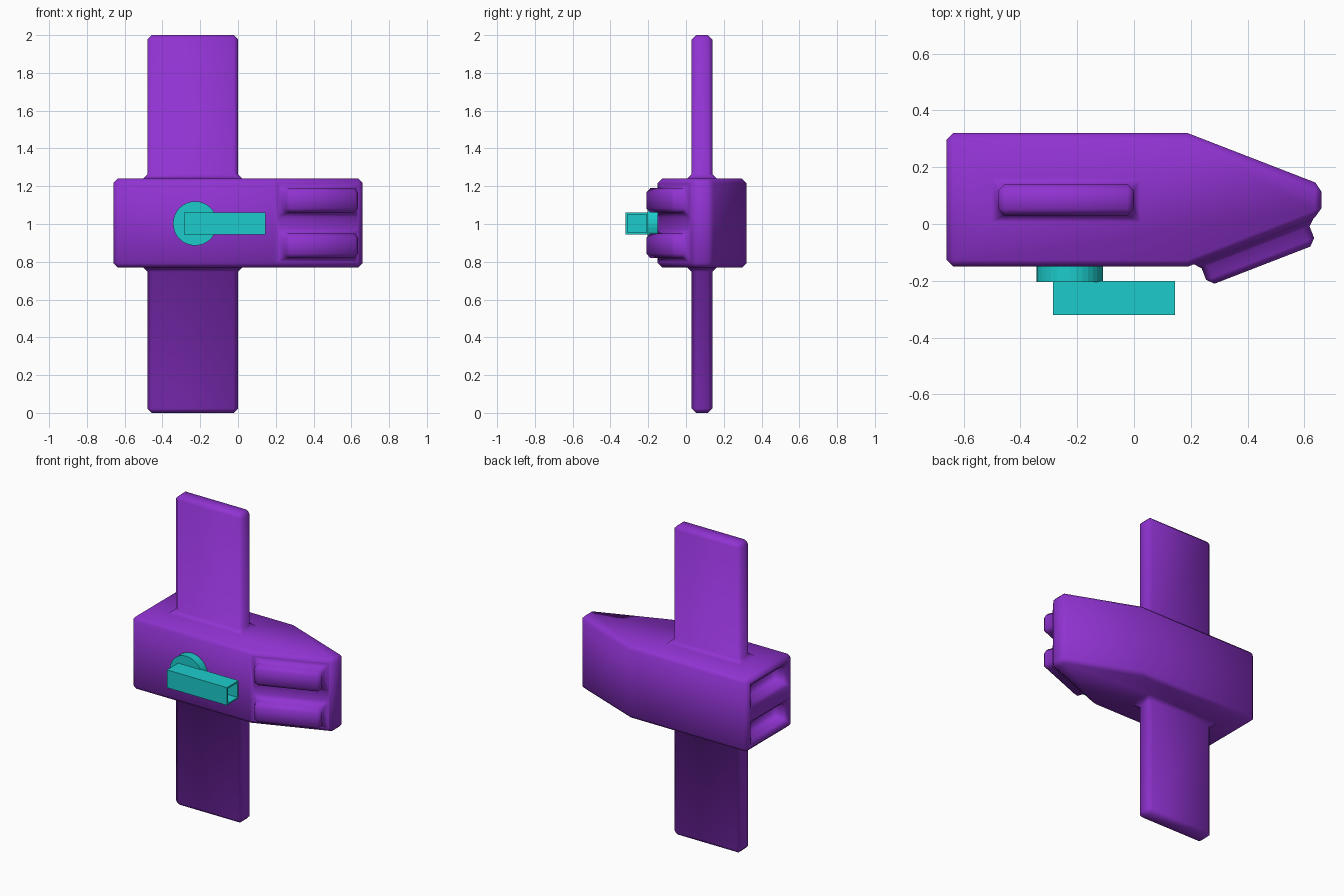
import bpy, bmesh, math
from mathutils import Matrix, Vector

if "Cube" in bpy.data.objects:
    bpy.data.objects.remove(bpy.data.objects["Cube"])


def material(name, color):
    m = bpy.data.materials.new(name)
    m.diffuse_color = color
    m.use_nodes = True
    m.node_tree.nodes["Principled BSDF"].inputs["Base Color"].default_value = m.diffuse_color
    return m


purple = material("purple", (0.28, 0.033, 0.64, 1))
cyan = material("cyan", (0.012, 0.6, 0.6, 1))


def finish(name, bm, mat):
    bmesh.ops.recalc_face_normals(bm, faces=bm.faces)
    me = bpy.data.meshes.new(name)
    bm.to_mesh(me)
    bm.free()
    ob = bpy.data.objects.new(name, me)
    bpy.context.collection.objects.link(ob)
    me.materials.append(mat)
    return ob


def box(name, lo, hi, mat, place=Matrix()):
    bm = bmesh.new()
    bmesh.ops.create_cube(bm, size=1)
    lo, hi = Vector(lo), Vector(hi)
    for v in bm.verts:
        v.co = place @ Vector([(l + h) / 2 + c * (h - l) for l, h, c in zip(lo, hi, v.co)])
    return finish(name, bm, mat)


# Hull: plan outline extruded upward
outline = [(-0.66, -0.15), (0.19, -0.15), (0.66, 0.032),
           (0.66, 0.138), (0.19, 0.32), (-0.66, 0.32)]
bm = bmesh.new()
base = bm.faces.new([bm.verts.new((x, y, 0.77)) for x, y in outline])
ext = bmesh.ops.extrude_face_region(bm, geom=[base])["geom"]
bmesh.ops.translate(bm, vec=(0, 0, 0.47),
                    verts=[e for e in ext if isinstance(e, bmesh.types.BMVert)])
hull = finish("hull", bm, purple)

# Wings, side pods on the slanted face, and rear slots
parts = [(box("wings", (-0.48, 0.03, 0), (0, 0.14, 2), purple), 'UNION')]
slope = 0.182 / 0.47
start = Matrix.Translation((0.23, -0.15 + 0.04 * slope, 0)) @ Matrix.Rotation(math.atan(slope), 4, 'Z')
for z0, z1 in ((0.82, 0.95), (1.06, 1.19)):
    parts.append((box("pod", (0, -0.09, z0), (0.408, 0.05, z1), purple, start), 'UNION'))
    parts.append((box("slot", (-0.8, -0.09, z0 + 0.01), (-0.56, 0.26, z1 - 0.01), purple), 'DIFFERENCE'))

for ob, op in parts:
    mod = hull.modifiers.new(ob.name, 'BOOLEAN')
    mod.object = ob
    mod.operation = op
    mod.solver = 'EXACT'
bev = hull.modifiers.new("bevel", 'BEVEL')
bev.width = 0.023
bev.segments = 1
bev.limit_method = 'ANGLE'
bev.angle_limit = math.radians(30)
bev.use_clamp_overlap = False

# Bake the modifiers, then remove the helpers
deps = bpy.context.evaluated_depsgraph_get()
baked = bpy.data.meshes.new_from_object(hull.evaluated_get(deps))
hull.modifiers.clear()
hull.data = baked
for p in baked.polygons:
    p.use_smooth = True
for ob, _ in parts:
    bpy.data.objects.remove(ob)

# Round pivot on the front
bm = bmesh.new()
bmesh.ops.create_cone(bm, cap_ends=True, segments=32, radius1=0.117, radius2=0.117, depth=0.075,
                      matrix=Matrix.Translation((-0.227, -0.1675, 1.003)) @ Matrix.Rotation(math.pi / 2, 4, 'X'))
finish("pivot", bm, cyan)

# Square barrel with a hollow end
barrel = box("barrel", (-0.285, -0.32, 0.945), (0.145, -0.2, 1.06), cyan)
bm = bmesh.new()
bm.from_mesh(barrel.data)
end = max(bm.faces, key=lambda f: f.calc_center_median().x)
bmesh.ops.inset_individual(bm, faces=[end], thickness=0.014)
inner = bmesh.ops.extrude_discrete_faces(bm, faces=[end])["faces"][0]
bmesh.ops.translate(bm, vec=(-0.1, 0, 0), verts=inner.verts)
bm.to_mesh(barrel.data)
bm.free()
